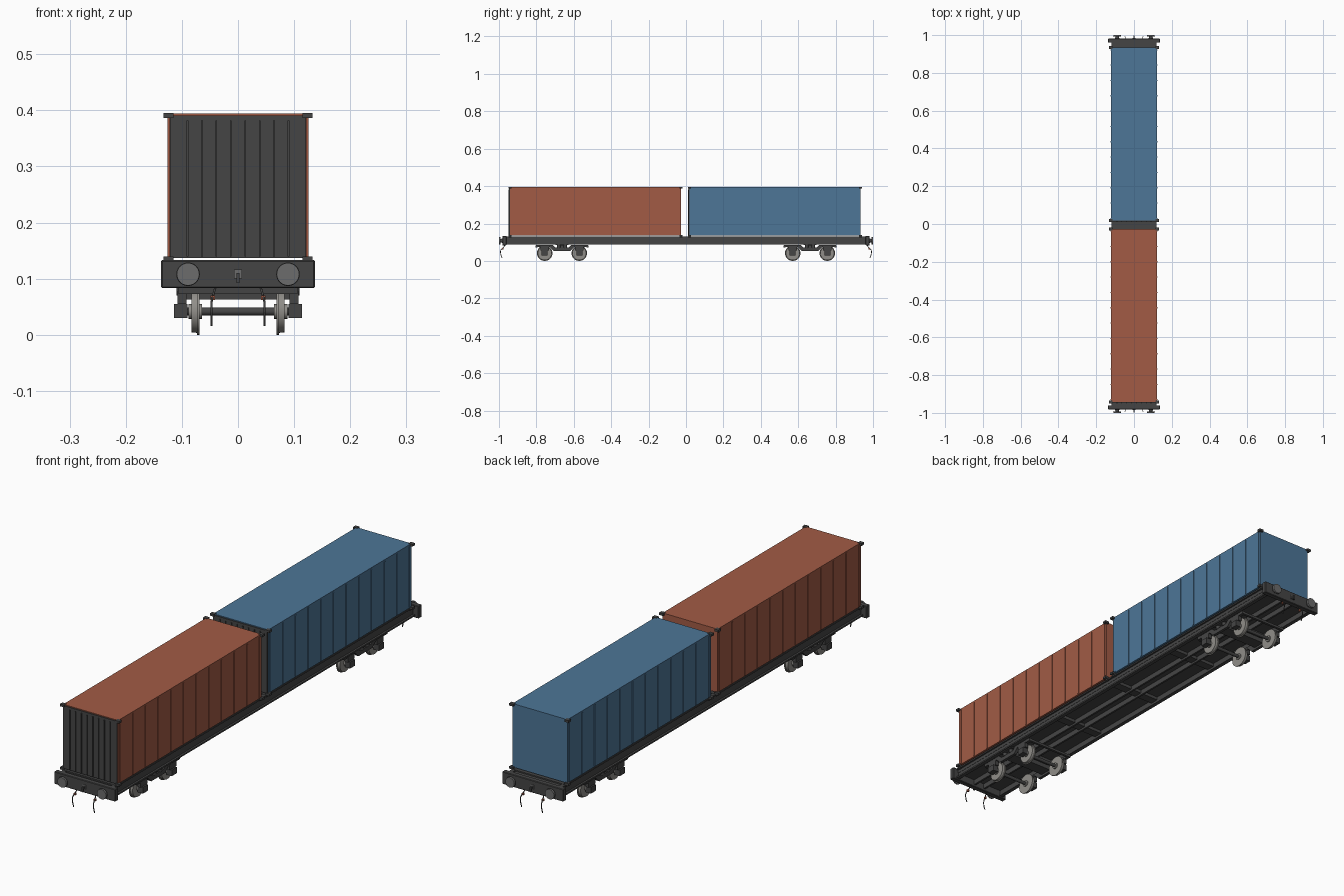
import bpy, bmesh, math
from mathutils import Vector

if "Cube" in bpy.data.objects:
    bpy.data.objects.remove(bpy.data.objects["Cube"], do_unlink=True)


def material(name, rgb):
    m = bpy.data.materials.new(name)
    m.use_nodes = True
    m.diffuse_color = (*rgb, 1)
    m.node_tree.nodes["Principled BSDF"].inputs["Base Color"].default_value = (*rgb, 1)
    return m


DARK = material("dark grey steel", (0.06, 0.06, 0.06))
RUST = material("rust red paint", (0.36, 0.105, 0.06))
BLUE = material("blue paint", (0.074, 0.18, 0.31))
WHEEL = material("wheel steel", (0.28, 0.27, 0.25))
BUFFER = material("buffer grey", (0.15, 0.15, 0.15))


class Part:
    """Collects solids into one mesh object."""

    def __init__(self, name, *mats):
        self.name, self.mats, self.bm = name, mats, bmesh.new()

    def box(self, x, y, z, mat=0):
        verts = bmesh.ops.create_cube(self.bm, size=1)["verts"]
        for v in verts:
            for i, (lo, hi) in enumerate((x, y, z)):
                v.co[i] = lo if v.co[i] < 0 else hi
        for f in {f for v in verts for f in v.link_faces}:
            f.material_index = mat

    def cyl(self, a, b, r, r2=None, sides=24, mat=0):
        a, b = Vector(a), Vector(b)
        d = b - a
        m = d.to_track_quat("Z", "Y").to_matrix().to_4x4()
        m.translation = (a + b) / 2
        verts = bmesh.ops.create_cone(self.bm, cap_ends=True, segments=sides, radius1=r,
                                      radius2=r if r2 is None else r2, depth=d.length, matrix=m)["verts"]
        for f in {f for v in verts for f in v.link_faces}:
            f.material_index = mat

    def extrude(self, profile, x0, x1):
        # Closed (y, z) profile drawn out along x
        face = self.bm.faces.new([self.bm.verts.new((x0, y, z)) for y, z in profile])
        new = bmesh.ops.extrude_face_region(self.bm, geom=[face])["geom"]
        for v in new:
            if isinstance(v, bmesh.types.BMVert):
                v.co.x = x1

    def finish(self, smooth=False):
        bmesh.ops.recalc_face_normals(self.bm, faces=self.bm.faces)
        mesh = bpy.data.meshes.new(self.name)
        self.bm.to_mesh(mesh)
        self.bm.free()
        for m in self.mats:
            mesh.materials.append(m)
        ob = bpy.data.objects.new(self.name, mesh)
        bpy.context.collection.objects.link(ob)
        if smooth:
            bpy.ops.object.select_all(action="DESELECT")
            ob.select_set(True)
            bpy.context.view_layer.objects.active = ob
            bpy.ops.object.shade_smooth_by_angle(angle=math.radians(35))
        return ob


def span(c, h):
    return (c - h, c + h)


# Containers: coloured shell, side ribs, dark ribbed doors, corner castings
def container(name, y0, y1, paint):
    shell = Part(name + "_shell", paint)
    shell.box((-0.123, 0.123), (y0, y1), (0.137, 0.394))
    for s in (-1, 1):
        for i in range(12):
            y = y0 + 0.012 + (y1 - y0 - 0.024) * i / 11
            shell.box(span(s * 0.123, 0.0025), span(y, 0.003), (0.14, 0.388))
    shell.finish()

    doors = Part(name + "_doors", DARK)
    doors.box((-0.121, 0.121), (y0 - 0.004, y0), (0.137, 0.391))
    for i in range(8):
        x = (i - 3.5) * 0.0257
        doors.box(span(x, 0.0015), (y0 - 0.008, y0 - 0.004), (0.14, 0.382))
    doors.finish()

    corners = Part(name + "_corner_castings", DARK)
    for s in (-1, 1):
        for y in (y0, y1):
            for z in (0.1355, 0.391):
                corners.box(span(s * 0.124, 0.009), span(y, 0.008), span(z, 0.0045))
    corners.finish()


container("front_container", -0.942, -0.026, RUST)
container("rear_container", 0.018, 0.934, BLUE)

# Underframe: floor, channel side sills, centre sills, cross members
frame = Part("underframe", DARK)
frame.box((-0.113, 0.113), (-0.966, 0.966), (0.113, 0.128))
for s in (-1, 1):
    frame.box(span(s * 0.109, 0.003), (-0.966, 0.966), (0.09, 0.131))
    for z in (0.092, 0.129):
        frame.box(span(s * 0.112, 0.008), (-0.966, 0.966), span(z, 0.003))
    frame.box(span(s * 0.025, 0.004), (-0.966, 0.966), (0.092, 0.114))
for y in (-0.66, -0.35, 0, 0.35, 0.66):
    frame.box((-0.106, 0.106), span(y, 0.018), (0.1, 0.114))
for y in (-0.942, -0.026, 0.018, 0.934):
    frame.box((-0.123, 0.123), span(y, 0.008), (0.125, 0.133))
frame.finish()

# Ends: headstock, buffers, draw hook, brake hoses
for s, end in ((-1, "front"), (1, "rear")):
    head = Part(end + "_headstock", DARK)
    head.box((-0.137, 0.137), sorted((s * 0.96, s * 0.981)), (0.083, 0.133))
    ob = head.finish()
    mod = ob.modifiers.new("soft edges", "BEVEL")
    mod.width, mod.segments = 0.002, 1

    buf = Part(end + "_buffers", DARK, BUFFER)
    for x in (-0.089, 0.089):
        buf.cyl((x, s * 0.978, 0.108), (x, s * 0.994, 0.108), 0.012, 0.009)
        buf.cyl((x, s * 0.993, 0.108), (x, s * 1.0, 0.108), 0.021, 0.02, mat=1)
    buf.finish(True)

    hook = Part(end + "_draw_hook", DARK, BUFFER)
    hook.box(span(0, 0.007), sorted((s * 0.98, s * 0.984)), (0.1, 0.116), 1)
    hook.box(span(0, 0.003), sorted((s * 0.984, s * 0.997)), (0.102, 0.11))
    hook.box(span(0, 0.003), sorted((s * 0.992, s * 0.997)), (0.092, 0.104))
    hook.finish()

    for side, x in (("left", 0.047), ("right", -0.047)):
        hose = bpy.data.curves.new(f"{end}_{side}_brake_hose", "CURVE")
        hose.dimensions = "3D"
        hose.bevel_depth, hose.bevel_resolution, hose.resolution_u = 0.002, 2, 5
        path = [(0.85, 0.968, 0.085), (0.95, 0.978, 0.07), (1, 0.99, 0.058), (1, 0.99, 0.035), (1, 0.984, 0.016)]
        sp = hose.splines.new("BEZIER")
        sp.bezier_points.add(len(path) - 1)
        for p, (f, y, z) in zip(sp.bezier_points, path):
            p.co = (x * f, s * y, z)
            p.handle_left_type = p.handle_right_type = "AUTO"
        hose.use_fill_caps = True
        hose.materials.append(DARK)
        bpy.context.collection.objects.link(bpy.data.objects.new(hose.name, hose))
    cocks = Part(end + "_hose_cocks", RUST)
    for x in (-0.045, 0.045):
        cocks.box(span(x, 0.004), span(s * 0.979, 0.004), (0.062, 0.07))
    cocks.finish()

# Bogies: side frames, axle boxes, springs, bolster, wheelsets
for c, end in ((-0.663, "front"), (0.663, "rear")):
    bogie = Part(end + "_bogie_frame", DARK)
    outline = [(-0.14, 0.086), (-0.14, 0.074), (-0.065, 0.074), (-0.045, 0.054), (0.045, 0.054),
               (0.065, 0.074), (0.14, 0.074), (0.14, 0.086), (0.05, 0.086), (0.035, 0.072),
               (-0.035, 0.072), (-0.05, 0.086)]
    for s in (-1, 1):
        bogie.extrude([(c + y, z) for y, z in outline], s * 0.095, s * 0.107)
        for d in (-0.0925, 0.0925):
            bogie.box(span(s * 0.102, 0.012), span(c + d, 0.016), (0.03, 0.055))
            bogie.box(span(s * 0.1, 0.008), span(c + d, 0.022), (0.055, 0.078))
        for d in (-0.018, 0.018):
            bogie.cyl((s * 0.101, c + d, 0.07), (s * 0.101, c + d, 0.092), 0.009, sides=12)
        bogie.box(span(s * 0.101, 0.014), span(c, 0.035), (0.085, 0.091))
    bogie.box((-0.1, 0.1), span(c, 0.025), (0.063, 0.082))
    bogie.cyl((0, c, 0.08), (0, c, 0.102), 0.025)
    for d in (-0.137, 0.137):
        bogie.box((-0.1, 0.1), span(c + d, 0.005), (0.073, 0.083))
    bogie.finish()

    for d, pos in ((-0.0925, "front"), (0.0925, "rear")):
        y, z = c + d, 0.0415
        wheels = Part(f"{end}_bogie_{pos}_wheelset", WHEEL, DARK)
        wheels.cyl((-0.1, y, z), (0.1, y, z), 0.007, sides=16, mat=1)
        for s in (-1, 1):
            wheels.cyl((s * 0.069, y, z), (s * 0.073, y, z), 0.0415, sides=32)
            wheels.cyl((s * 0.073, y, z), (s * 0.083, y, z), 0.038, 0.037, sides=32)
            wheels.cyl((s * 0.064, y, z), (s * 0.088, y, z), 0.013, sides=16)
        wheels.finish(True)
